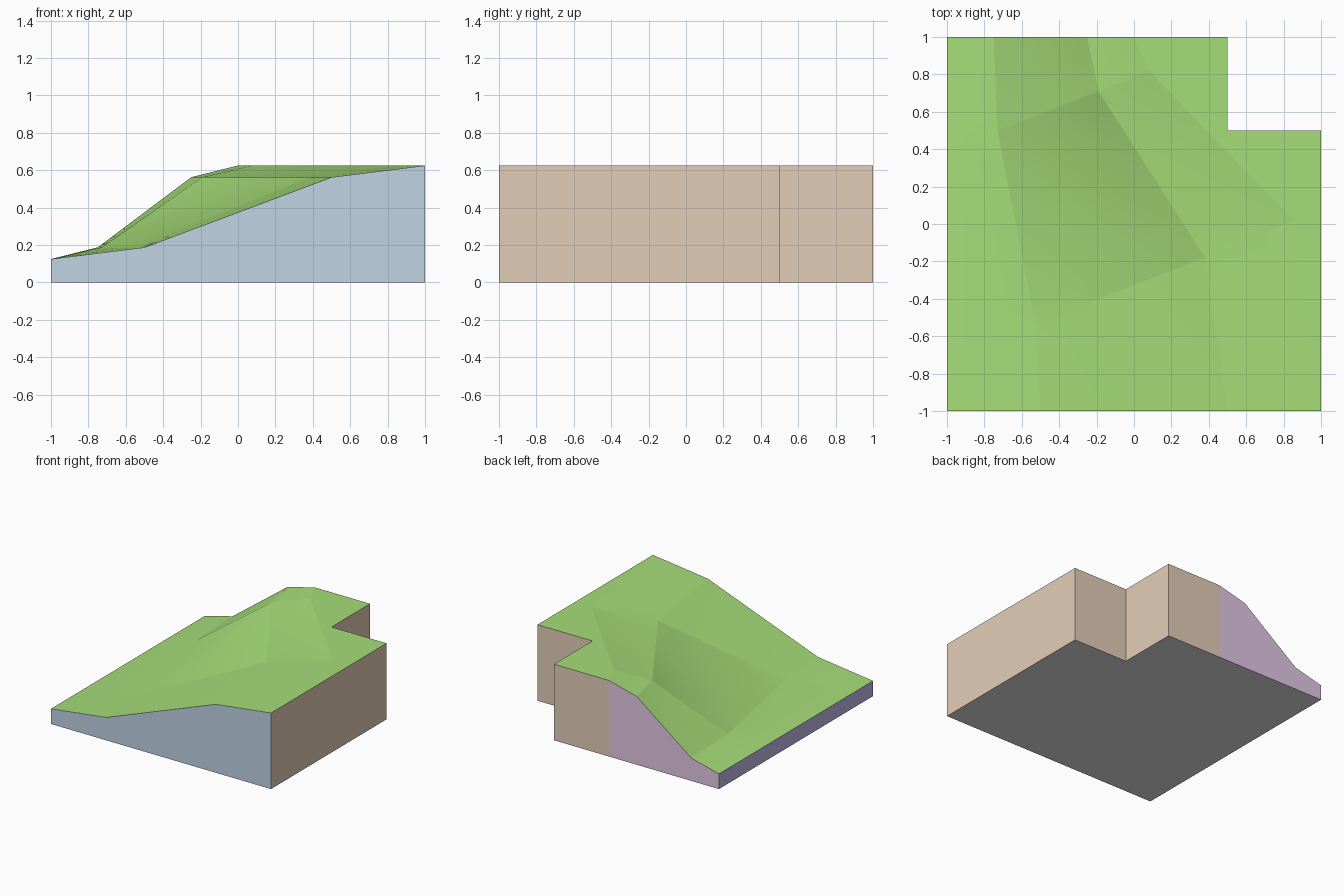
import bpy
import bmesh
import math
from mathutils import Vector

cube = bpy.data.objects.get("Cube")
if cube:
    bpy.data.objects.remove(cube)


def material(name, rgb):
    # sRGB bytes to linear colour
    linear = [((c / 255 + 0.055) / 1.055) ** 2.4 for c in rgb] + [1]
    m = bpy.data.materials.new(name)
    m.use_nodes = True
    m.diffuse_color = linear
    m.node_tree.nodes["Principled BSDF"].inputs["Base Color"].default_value = linear
    return m


grass = material("grass green", (166, 221, 120))
blue = material("pale blue", (193, 212, 228))
tan = material("pale tan", (228, 206, 184))
mauve = material("pale mauve", (227, 201, 229))
lilac = material("pale lilac", (194, 185, 230))
grey = material("light grey", (226, 226, 226))


def finish(name, bm, mat):
    mesh = bpy.data.meshes.new(name)
    bm.to_mesh(mesh)
    bm.free()
    mesh.materials.append(mat)
    ob = bpy.data.objects.new(name, mesh)
    bpy.context.collection.objects.link(ob)
    return ob


def panel(name, points, mat):
    bm = bmesh.new()
    bm.faces.new([bm.verts.new(p) for p in points])
    return finish(name, bm, mat)


def wall(name, top, mat):
    # Vertical wall under a line of top points, given so that it faces outward
    base = [(top[-1][0], top[-1][1], 0), (top[0][0], top[0][1], 0)]
    return panel(name, list(top) + base, mat)


# Contour lines of the slope, each running from back to front
LOW, FOOT, BROW, TOP = 0.125, 0.1875, 0.5625, 0.625
levels = [
    (LOW, [(-1, 1), (-1, 0.4), (-1, -0.73), (-1, -1)]),
    (FOOT, [(-0.75, 1), (-0.73, 0.5), (-0.53, -0.53), (-0.5, -1)]),
    (BROW, [(-0.25, 1), (-0.19, 0.71), (0.38, -0.18), (0.5, -1)]),
    (TOP, [(0, 1), (0.08, 0.82), (0.85, 0.02), (1, -1)]),
]
contours = [[Vector((x, y, z)) for x, y in line] for z, line in levels]

# Grassy slope: a ruled patch between each pair of contours
STEPS = 8
bm = bmesh.new()
for a, b in zip(contours, contours[1:]):
    for k in range(len(a) - 1):
        grid = []
        for i in range(STEPS + 1):
            t = i / STEPS
            start, end = a[k].lerp(a[k + 1], t), b[k].lerp(b[k + 1], t)
            grid.append([bm.verts.new(start.lerp(end, j / STEPS)) for j in range(STEPS + 1)])
        for i in range(STEPS):
            for j in range(STEPS):
                bm.faces.new((grid[i][j], grid[i + 1][j], grid[i + 1][j + 1], grid[i][j + 1]))
bmesh.ops.remove_doubles(bm, verts=bm.verts, dist=0.0001)
slope = finish("grass_slope", bm, grass)
bpy.ops.object.select_all(action="DESELECT")
slope.select_set(True)
bpy.context.view_layer.objects.active = slope
bpy.ops.object.shade_smooth_by_angle(angle=math.radians(4))

# Flat plateau with the notched corner
notch = [(1, -1), (1, 0.5), (0.5, 0.5), (0.5, 1), (0, 1)]
rim = [Vector((x, y, TOP)) for x, y in notch]
panel("grass_plateau", contours[3] + rim[1:-1], grass)

# Side walls
wall("front_wall", [c[-1] for c in reversed(contours)], blue)
wall("low_side_wall", [contours[0][-1], contours[0][0]], lilac)
wall("back_slope_wall", [c[0] for c in contours], mauve)
for name, p, q in zip(("high_side_wall", "notch_back_wall", "notch_side_wall", "back_wall"), rim, rim[1:]):
    wall(name, [q, p], tan)

# Underside
outline = [(-1, -1), (-1, 1), (0.5, 1), (0.5, 0.5), (1, 0.5), (1, -1)]
panel("underside", [(x, y, 0) for x, y in outline], grey)
